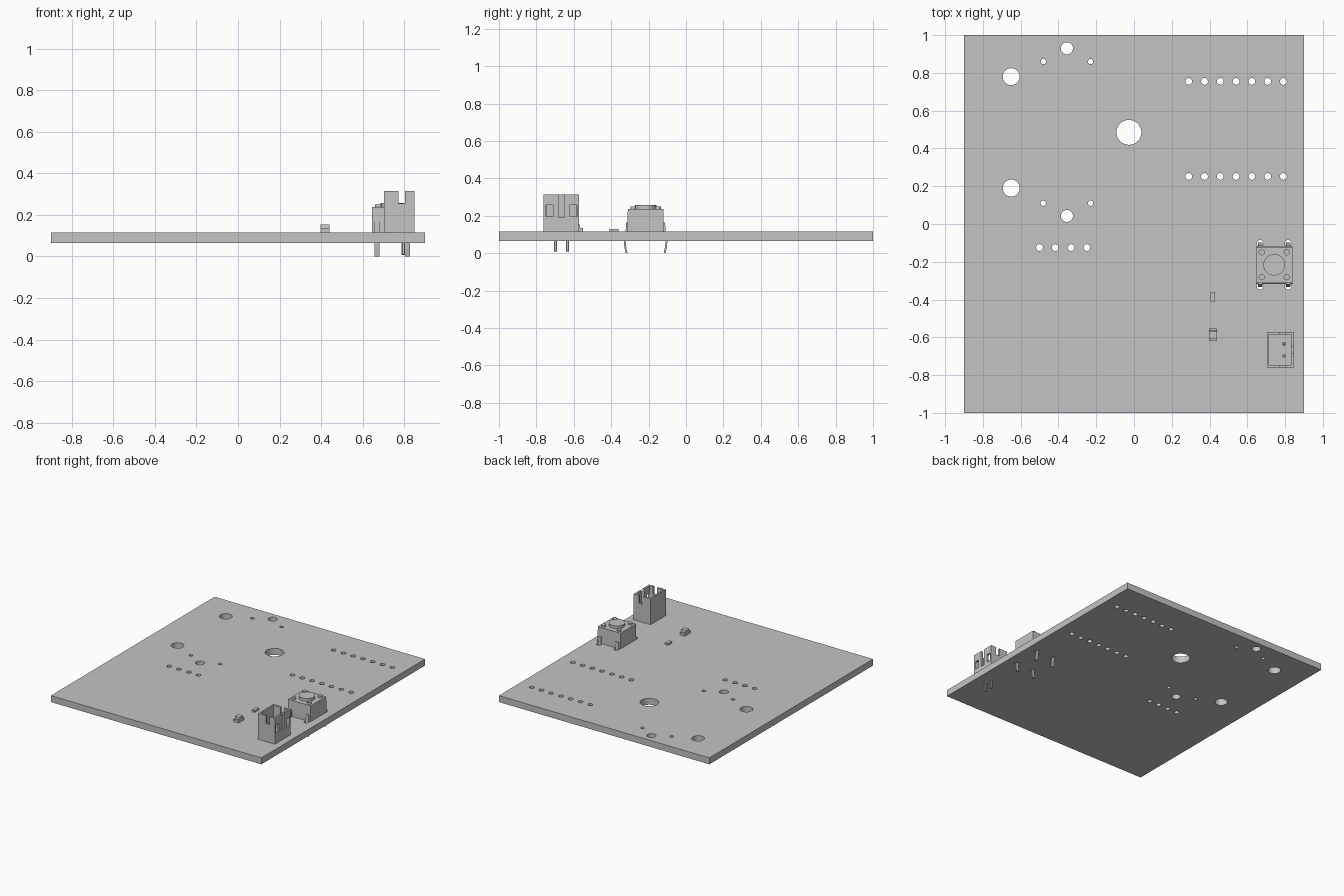
import bpy, bmesh, math

cube = bpy.data.objects.get("Cube")
if cube:
    bpy.data.objects.remove(cube, do_unlink=True)

GREY = (0.55, 0.55, 0.55, 1)
mat = bpy.data.materials.new("plain_grey")
mat.use_nodes = True
mat.diffuse_color = GREY
mat.node_tree.nodes["Principled BSDF"].inputs["Base Color"].default_value = GREY

BOTTOM, TOP = 0.065, 0.115   # board faces


def activate(ob):
    bpy.ops.object.select_all(action='DESELECT')
    ob.select_set(True)
    bpy.context.view_layer.objects.active = ob


def finish(ob, name, smooth=False):
    ob.name = name
    ob.data.materials.clear()
    ob.data.materials.append(mat)
    activate(ob)
    if smooth:
        bpy.ops.object.shade_smooth_by_angle(angle=math.radians(35))
    return ob


def box(name, x, y, z):
    """Box from three (low, high) ranges."""
    lo, hi = zip(x, y, z)
    bpy.ops.mesh.primitive_cube_add(size=1, location=[(a + b) / 2 for a, b in zip(lo, hi)])
    ob = bpy.context.object
    ob.scale = [b - a for a, b in zip(lo, hi)]
    bpy.ops.object.transform_apply(location=False, rotation=False, scale=True)
    return finish(ob, name)


def cylinder(name, x, y, z0, z1, r, sides=32):
    bpy.ops.mesh.primitive_cylinder_add(vertices=sides, radius=r, depth=z1 - z0,
                                        location=(x, y, (z0 + z1) / 2))
    return finish(bpy.context.object, name, True)


def bevel(ob, width):
    mod = ob.modifiers.new("bevel", 'BEVEL')
    mod.width = width
    mod.segments = 1
    activate(ob)
    bpy.ops.object.modifier_apply(modifier=mod.name)


def cut(ob, *ranges):
    cutter = box("cutter", *ranges)
    cutter.hide_render = True
    mod = ob.modifiers.new("cut", 'BOOLEAN')
    mod.operation = 'DIFFERENCE'
    mod.solver = 'EXACT'
    mod.object = cutter
    activate(ob)
    bpy.ops.object.modifier_apply(modifier=mod.name)
    bpy.data.objects.remove(cutter, do_unlink=True)


# Part positions
BX, BY = 0.742, -0.216       # push button centre
CY = -0.666                  # connector centre line
PIN_X, PIN_Y = 0.795, 0.032

# Drill list: x, y, radius
holes = [(-0.027, 0.485, 0.066), (-0.65, 0.78, 0.045), (-0.65, 0.19, 0.045),
         (-0.355, 0.93, 0.032), (-0.355, 0.043, 0.032)]
holes += [(x, y, 0.014) for x in (-0.48, -0.23) for y in (0.86, 0.11)]
holes += [(0.29 + i * 0.0835, y, 0.018) for i in range(7) for y in (0.755, 0.252)]
holes += [(-0.5 + i * 0.0835, -0.125, 0.018) for i in range(4)]
holes += [(BX + sx * 0.074, BY + sy * 0.113, 0.018) for sx in (-1, 1) for sy in (-1, 1)]

# Circuit board: filled outline with drilled holes
curve = bpy.data.curves.new("circuit_board", 'CURVE')
curve.dimensions = '2D'
curve.fill_mode = 'BOTH'
curve.extrude = (TOP - BOTTOM) / 2


def outline(points):
    spline = curve.splines.new('POLY')
    spline.points.add(len(points) - 1)
    for p, (x, y) in zip(spline.points, points):
        p.co = (x, y, 0, 1)
    spline.use_cyclic_u = True


outline([(-0.9, -1), (0.9, -1), (0.9, 1), (-0.9, 1)])
for x, y, r in holes:
    outline([(x + r * math.cos(a), y + r * math.sin(a))
             for a in (math.tau * i / 32 for i in range(32))])
board = bpy.data.objects.new("circuit_board", curve)
bpy.context.collection.objects.link(board)
board.location.z = (TOP + BOTTOM) / 2
activate(board)
bpy.ops.object.convert(target='MESH')
board = bpy.context.object
bm = bmesh.new()
bm.from_mesh(board.data)
bmesh.ops.remove_doubles(bm, verts=bm.verts, dist=0.0001)
bmesh.ops.recalc_face_normals(bm, faces=bm.faces)
bm.to_mesh(board.data)
bm.free()
finish(board, "circuit_board", True)

# Push button: body, top plate, plunger, corner studs
body = box("button_body", (BX - 0.097, BX + 0.097), (BY - 0.098, BY + 0.098), (TOP, 0.237))
for v in body.data.vertices:
    if v.co.z > 0:
        v.co.y *= 0.97
cylinder("button_plunger", BX, BY, 0.23, 0.258, 0.057, 48)
for sx in (-1, 1):
    for sy in (-1, 1):
        cylinder("button_stud", BX + sx * 0.066, BY + sy * 0.066, 0.23, 0.25, 0.016, 24)

# Button legs: bent strips, offset outwards from the body centre
leg_path = [(0.09, 0.165), (0.104, 0.165), (0.107, 0.115), (0.117, 0.07),
            (0.114, 0.035), (0.107, 0.0)]
for sx in (-1, 1):
    for sy in (-1, 1):
        mesh = bpy.data.meshes.new("button_leg")
        bm = bmesh.new()
        rings = []
        for i, (d, z) in enumerate(leg_path):
            inner = (d, z - 0.01) if i < 2 else (d - 0.01, z)
            if i == 1:
                inner = (d - 0.01, z - 0.01)
            rings.append([bm.verts.new((BX + sx * 0.074 + w, BY + sy * p, h))
                          for w, (p, h) in ((-0.012, (d, z)), (0.012, (d, z)),
                                            (0.012, inner), (-0.012, inner))])
        for a, b in zip(rings, rings[1:]):
            for k in range(4):
                n = (k + 1) % 4
                bm.faces.new((a[k], a[n], b[n], b[k]))
        bm.faces.new(rings[0])
        bm.faces.new(rings[-1])
        bmesh.ops.recalc_face_normals(bm, faces=bm.faces)
        bm.to_mesh(mesh)
        bm.free()
        leg = bpy.data.objects.new("button_leg", mesh)
        bpy.context.collection.objects.link(leg)
        finish(leg, "button_leg")

# Connector: open box with notched side walls, a slot and two windows
shell = box("connector_shell", (0.703, 0.848), (CY - 0.095, CY + 0.095), (TOP, 0.315))
cut(shell, (0.715, 0.833), (CY - 0.08, CY + 0.08), (0.145, 0.4))
cut(shell, (0.772, 0.803), (CY - 0.2, CY + 0.2), (0.255, 0.4))
cut(shell, (0.82, 0.9), (CY - 0.016, CY + 0.016), (0.19, 0.4))
for s in (-1, 1):
    mid = CY + s * 0.064
    cut(shell, (0.82, 0.9), (mid - 0.018, mid + 0.018), (0.195, 0.257))
    y = CY + s * PIN_Y
    pin = box("connector_pin", (PIN_X - 0.008, PIN_X + 0.008), (y - 0.008, y + 0.008), (0.008, 0.25))
    bevel(pin, 0.003)

# Indicator light: base with narrower lens
box("indicator_base", (0.397, 0.439), (-0.62, -0.552), (TOP, 0.135))
lens = box("indicator_lens", (0.397, 0.439), (-0.607, -0.565), (0.135, 0.153))
for v in lens.data.vertices:
    if v.co.z > 0:
        v.co.y *= 0.9

# Small chip resistor
box("chip_resistor", (0.406, 0.43), (-0.41, -0.36), (TOP, 0.13))
